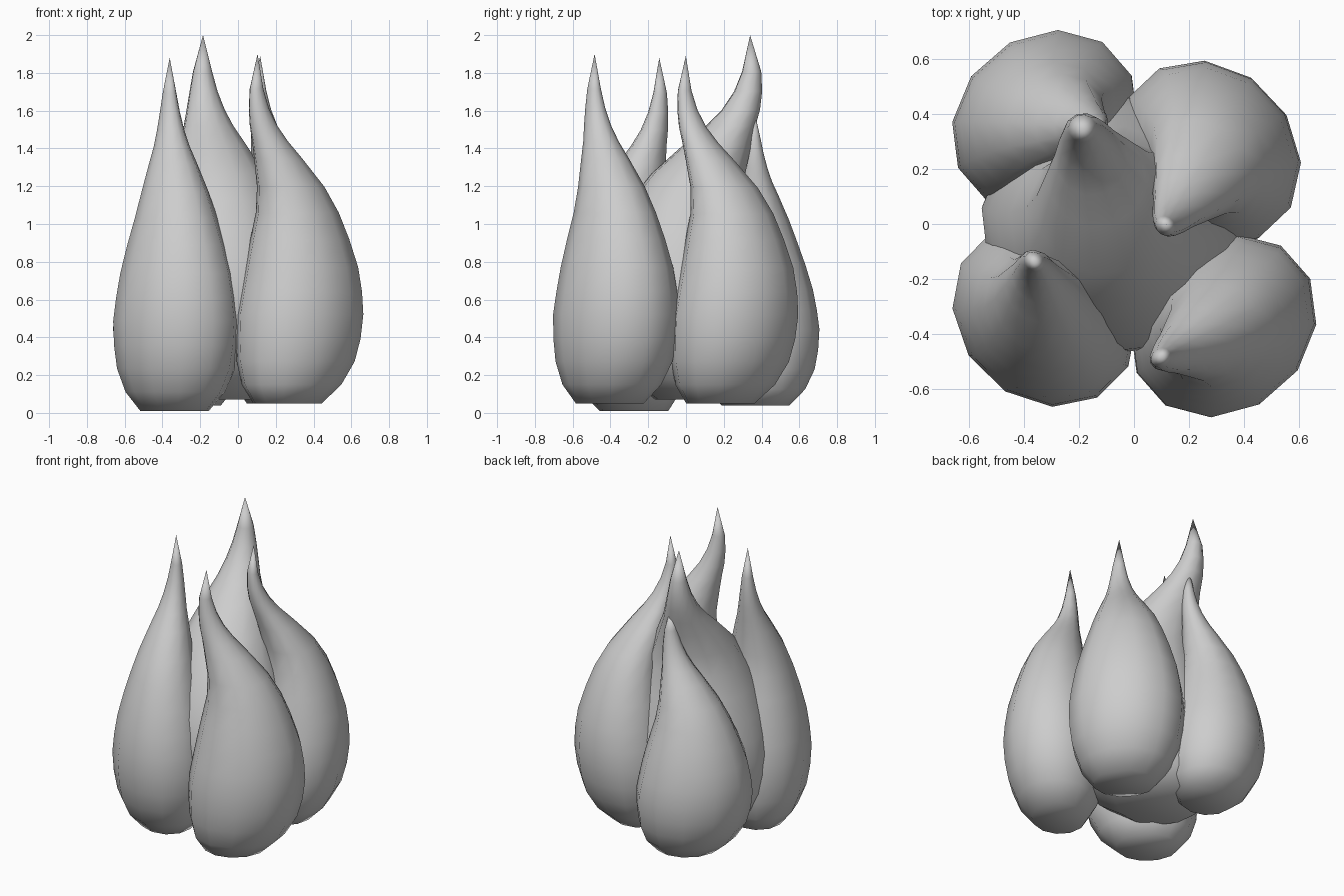
import bpy
import bmesh
from math import pi, radians
from mathutils import Vector, Matrix

if "Cube" in bpy.data.objects:
    bpy.data.objects.remove(bpy.data.objects["Cube"])

SIDES = 12

grey = bpy.data.materials.new("plain_grey")
grey.use_nodes = True
grey.diffuse_color = (0.61, 0.61, 0.61, 1)
grey.node_tree.nodes["Principled BSDF"].inputs["Base Color"].default_value = grey.diffuse_color

# Teardrop profile: height fraction, radius, sideways bend
PROFILE = [
    (0, .18, .075), (.054, .262, .05), (.12, .31, .025), (.185, .328, .01), (.255, .334, 0),
    (.32, .32, -.008), (.39, .298, -.01), (.47, .26, 0), (.546, .218, .015), (.62, .177, .055),
    (.7, .127, .13), (.75, .094, .18), (.795, .072, .22), (.845, .053, .248), (.9, .036, .262),
]
TIP_BEND = .256


def flame(name, x, y, bottom, top, angle, bend, depth, width):
    """Lofted oval teardrop, depth measured away from the middle, tip leaning towards angle."""
    base = Vector((x, y, bottom))
    lean = Matrix.Rotation(radians(angle), 3, "Z") @ Vector((bend, 0, 0))
    out = Vector((x, y, 0)).normalized()
    across = Vector((-out.y, out.x, 0))
    up = Vector((0, 0, top - bottom))
    bm = bmesh.new()
    rings = []
    for t, r, b in PROFILE:
        centre = base + lean * b + up * t
        ring = []
        for i in range(SIDES):
            spoke = Matrix.Rotation(2 * pi * (i + .5) / SIDES, 3, "Z") @ Vector((r, 0, 0))
            ring.append(bm.verts.new(centre + out * spoke.x * depth + across * spoke.y * width))
        rings.append(ring)
    tip = bm.verts.new(base + lean * TIP_BEND + up)
    for i in range(SIDES):
        j = (i + 1) % SIDES
        for low, high in zip(rings, rings[1:]):
            bm.faces.new((low[i], low[j], high[j], high[i]))
        bm.faces.new((rings[-1][i], rings[-1][j], tip))
    bm.faces.new(rings[0][::-1])
    for face in bm.faces:
        face.smooth = True
    mesh = bpy.data.meshes.new(name)
    bm.to_mesh(mesh)
    bm.free()
    mesh.materials.append(grey)
    obj = bpy.data.objects.new(name, mesh)
    bpy.context.collection.objects.link(obj)


# Four outer flames, broad side outwards, around a wider, taller centre flame
flame("front_right_flame", -.325, -.33, .01, 1.88, 101, .75, .93, 1.08)
flame("front_left_flame", .327, -.37, .05, 1.9, 207, .98, .93, 1.08)
flame("back_left_flame", .273, .258, .05, 1.89, 239, 1.18, .93, 1.08)
flame("back_right_flame", -.325, .373, .04, 1.62, 355, .72, .93, 1.08)
flame("centre_flame", -.085, -.01, .07, 2, 106, 1.42, 1.42, 1.42)
